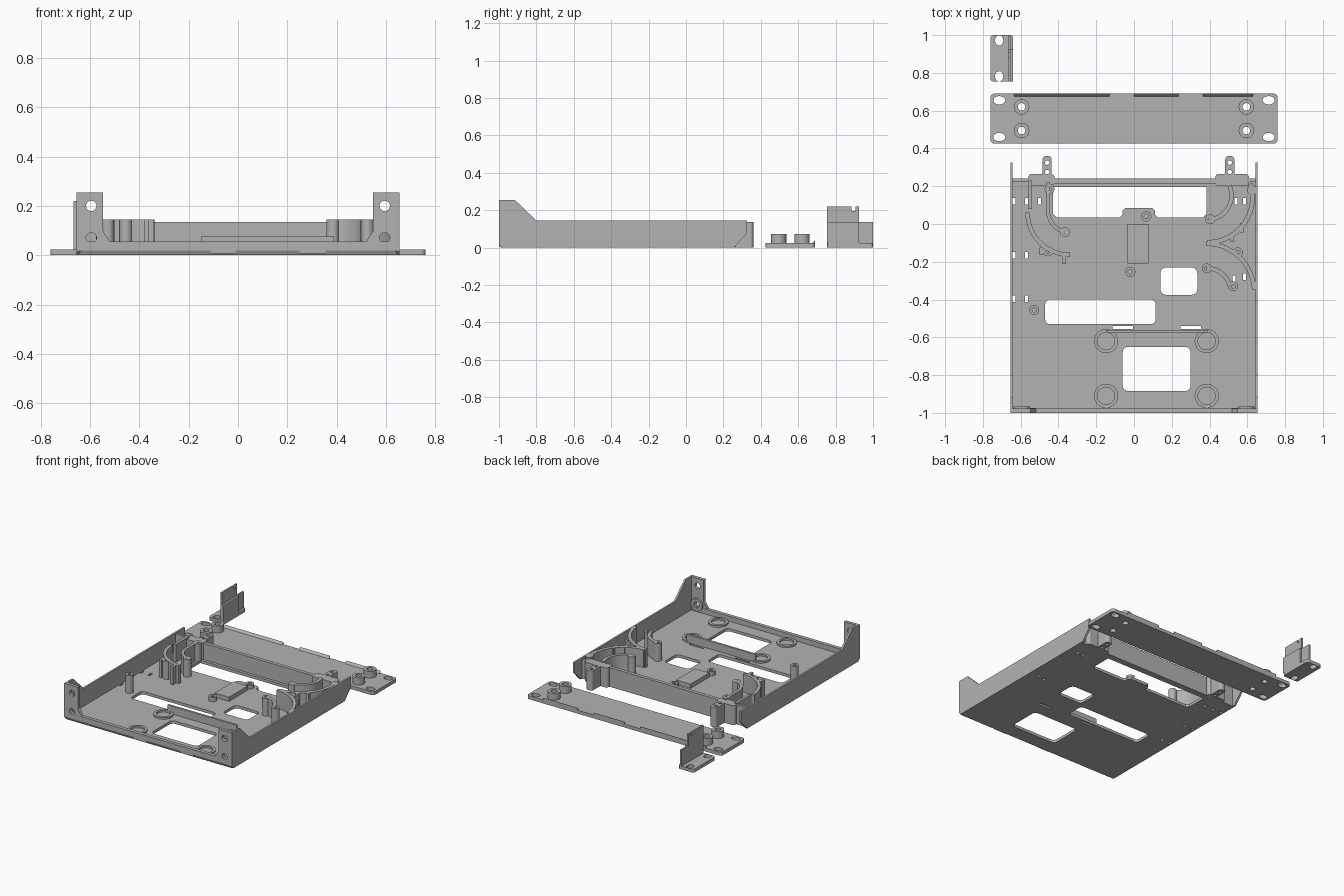
import bpy, bmesh, math

if "Cube" in bpy.data.objects:
    bpy.data.objects.remove(bpy.data.objects["Cube"])

grey = bpy.data.materials.new("plain grey")
grey.diffuse_color = (0.45, 0.45, 0.45, 1)
grey.use_nodes = True
grey.node_tree.nodes["Principled BSDF"].inputs["Base Color"].default_value = grey.diffuse_color
FLOOR = 0.02
TALL = 0.145


def rect(x0, x1, y0, y1, r=0.0):
    """Rectangle outline with optional rounded corners."""
    if r == 0:
        return [(x0, y0), (x1, y0), (x1, y1), (x0, y1)]
    pts = []
    for cx, cy, a in ((x1 - r, y1 - r, 0), (x0 + r, y1 - r, 90),
                      (x0 + r, y0 + r, 180), (x1 - r, y0 + r, 270)):
        for i in range(6):
            t = math.radians(a + 18 * i)
            pts.append((cx + r * math.cos(t), cy + r * math.sin(t)))
    return pts


def circle(x, y, r, ry=None, n=24):
    return [(x + r * math.cos(i * math.tau / n),
             y + (ry or r) * math.sin(i * math.tau / n)) for i in range(n)]


def arc(cx, cy, r, a0, a1, n=14):
    return [(cx + r * math.cos(math.radians(a0 + (a1 - a0) * i / n)),
             cy + r * math.sin(math.radians(a0 + (a1 - a0) * i / n))) for i in range(n + 1)]


def prism(name, loops, lo, hi, axis="z"):
    """Extrude an outline (first loop) with holes (other loops) along an axis."""
    cu = bpy.data.curves.new(name, "CURVE")
    cu.dimensions, cu.fill_mode, cu.extrude = "2D", "BOTH", (hi - lo) / 2
    for loop in loops:
        sp = cu.splines.new("POLY")
        sp.points.add(len(loop) - 1)
        for p, (u, v) in zip(sp.points, loop):
            p.co = (u, v, 0, 1)
        sp.use_cyclic_u = True
    tmp = bpy.data.objects.new(name + "_outline", cu)
    bpy.context.collection.objects.link(tmp)
    bpy.context.view_layer.update()
    me = bpy.data.meshes.new_from_object(
        tmp.evaluated_get(bpy.context.evaluated_depsgraph_get()))
    bpy.data.objects.remove(tmp)
    bm = bmesh.new()
    bm.from_mesh(me)
    bmesh.ops.remove_doubles(bm, verts=bm.verts, dist=1e-5)
    mid = (lo + hi) / 2
    for v in bm.verts:
        a, b, w = v.co.x, v.co.y, v.co.z + mid
        v.co = {"z": (a, b, w), "y": (a, w, b), "x": (w, a, b)}[axis]
    bmesh.ops.recalc_face_normals(bm, faces=bm.faces)
    bm.to_mesh(me)
    bm.free()
    for p in me.polygons:
        p.use_smooth = False
    me.materials.clear()
    me.materials.append(grey)
    ob = bpy.data.objects.new(name, me)
    bpy.context.collection.objects.link(ob)
    return ob


def box(name, x0, x1, y0, y1, z0, z1):
    return prism(name, [rect(x0, x1, y0, y1)], z0, z1)


def post(name, x, y, r, hole, z0, z1):
    return prism(name, [circle(x, y, r), circle(x, y, hole)], z0, z1)


def guide(name, cx, cy, r0, r1, a0, a1, z1=TALL):
    """Curved upright wall."""
    return prism(name, [arc(cx, cy, r1, a0, a1) + arc(cx, cy, r0, a1, a0)], FLOOR, z1)


# Tray floor with its openings
rear_opening = [(-0.43, 0.195), (-0.43, 0.055), (-0.41, 0.035), (-0.075, 0.035),
                (-0.06, 0.05), (-0.06, 0.07), (-0.045, 0.085), (0.095, 0.085),
                (0.11, 0.07), (0.11, 0.05), (0.125, 0.035), (0.365, 0.035),
                (0.385, 0.055), (0.385, 0.195)]
openings = [rear_opening,
            rect(-0.47, 0.115, -0.53, -0.40, 0.025),
            rect(0.14, 0.335, -0.375, -0.23, 0.03),
            rect(-0.06, 0.30, -0.885, -0.65, 0.03),
            rect(-0.115, -0.005, -0.557, -0.54), rect(0.245, 0.355, -0.557, -0.54)]
for y in (0.12, -0.165, -0.395):
    openings += [rect(x, x + 0.016, y - 0.017, y + 0.017) for x in (-0.643, -0.578)]
for x, y in ((-0.5, 0.12), (0.54, 0.12), (0.585, 0.12), (0.53, -0.29), (0.585, -0.28)):
    openings.append(rect(x - 0.008, x + 0.008, y - 0.017, y + 0.017))
prism("tray_floor", [rect(-0.65, 0.65, -0.99, 0.24)] + openings, 0, FLOOR)

# Front lip, with a bevelled lower edge and two square tabs
prism("front_lip", [[(-1, 0.02), (-0.99, 0), (-0.975, 0), (-0.975, 0.055), (-1, 0.055)]],
      -0.64, 0.64, "x")
for x0, x1 in ((-0.11, -0.01), (0.25, 0.355)):
    box("front_tab", x0, x1, -1, -0.98, 0.006, 0.03)

# Side walls, front ears and rear corner tabs
wall = [(-0.985, 0), (0.255, 0), (0.325, 0.075), (0.325, TALL), (-0.8, TALL),
        (-0.915, 0.255), (-1, 0.255), (-1, 0.015)]
for s in (-1, 1):
    xs = sorted((s * 0.655, s * 0.642))
    prism("side_wall", [wall], xs[0], xs[1], "x")
    ear = [(s * 0.65, 0.02), (s * 0.65, 0.255), (s * 0.548, 0.255),
           (s * 0.548, 0.10), (s * 0.52, 0.055), (s * 0.52, 0.02)]
    prism("front_ear", [ear, circle(s * 0.595, 0.2, 0.021), circle(s * 0.595, 0.07, 0.021)],
          -1, -0.978, "y")
    prism("ear_boss", [circle(s * 0.595, 0.07, 0.044), circle(s * 0.595, 0.07, 0.021)],
          -0.98, -0.965, "y")
    cx = -0.46 if s < 0 else 0.507
    tab = rect(cx - 0.024, cx + 0.024, 0.215, 0.36, 0.018)
    prism("rear_tab", [tab, circle(cx, 0.325, 0.012), circle(cx, 0.275, 0.012)], 0, 0.137)
    x0, x1 = (-0.56, -0.42) if s < 0 else (0.43, 0.61)
    prism("rear_corner", [rect(x0, x1, 0.2, 0.265, 0.02)], 0.0, 0.137)
    x0, x1 = sorted((s * 0.645, s * 0.55))
    box("corner_web", x0, x1, 0.222, 0.24, 0, 0.137)

# Rear wall
box("rear_wall", -0.44, 0.45, 0.215, 0.24, 0, 0.135)

# Left curved guides
guide("left_inner_guide", -0.34, 0.07, 0.105, 0.125, 180, 265)
guide("left_outer_guide", -0.34, 0.06, 0.212, 0.235, 180, 270)
box("left_inner_guide_straight", -0.465, -0.445, 0.07, 0.22, FLOOR, TALL)
box("left_outer_guide_straight", -0.56, -0.54, 0.08, 0.23, FLOOR, TALL)
for x, y in ((-0.49, -0.145), (-0.37, -0.19)):
    box("left_guide_rib", x - 0.01, x + 0.01, y - 0.02, y + 0.02, FLOOR, TALL)

# Right curved guides
guide("right_outer_guide", 0.39, 0.14, 0.225, 0.25, -90, 18)
guide("right_inner_guide", 0.39, 0.15, 0.115, 0.138, -88, 25)
guide("right_lower_outer_guide", 0.38, -0.36, 0.245, 0.268, 3, 90)
guide("right_lower_inner_guide", 0.385, -0.36, 0.115, 0.138, 15, 90)
for x, y in ((0.57, -0.02), (0.52, -0.07)):
    box("right_guide_rib", x - 0.01, x + 0.01, y - 0.025, y + 0.025, FLOOR, TALL)

# Screw posts beside the guides
for x, y in ((-0.528, -0.455), (-0.455, -0.145), (-0.447, 0.185), (-0.365, -0.043),
             (0.403, 0.025), (0.55, -0.15), (0.385, -0.235), (0.525, -0.33), (0.625, 0.18)):
    post("screw_post", x, y, 0.026, 0.011, FLOOR, TALL)

# Raised centre block and its standoffs
box("centre_block", -0.035, 0.077, -0.21, 0, FLOOR, 0.05)
for x, y in ((-0.02, -0.253), (0.065, 0.04)):
    post("block_standoff", x, y, 0.027, 0.012, FLOOR, 0.05)

# Foot rings and the ridge behind the front opening
for x in (-0.148, 0.385):
    for y in (-0.62, -0.91):
        post("foot_ring", x, y, 0.064, 0.046, FLOOR, 0.032)
box("middle_ridge", -0.148, 0.39, -0.575, -0.56, FLOOR, 0.075)

# Separate rear plate with slots, posts and clip edges
slots = [circle(sx * 0.713, y, 0.032, 0.022) for sx in (-1, 1) for y in (0.46, 0.655)]
holes = [circle(sx * 0.595, y, 0.02) for sx in (-1, 1) for y in (0.495, 0.62)]
prism("rear_plate", [rect(-0.76, 0.76, 0.425, 0.69, 0.02)] + slots + holes, 0, 0.024)
for sx in (-1, 1):
    for y in (0.495, 0.62):
        post("plate_post", sx * 0.595, y, 0.041, 0.02, 0.024, 0.072)
for x0, x1 in ((-0.635, -0.13), (0.0, 0.235), (0.365, 0.63)):
    prism("plate_clip", [[(0.672, 0.02), (0.69, 0.02), (0.69, 0.04)]], x0, x1, "x")

# Separate small bracket
prism("bracket_base", [rect(-0.76, -0.64, 0.755, 1, 0.015),
                       circle(-0.714, 0.972, 0.022, 0.027),
                       circle(-0.714, 0.782, 0.022, 0.027)], 0, 0.024)
prism("bracket_wall", [[(0.755, 0), (1, 0), (1, 0.137), (0.755, 0.137)]], -0.667, -0.655, "x")
prism("bracket_hook", [[(0.82, 0.137), (0.925, 0.137), (0.925, 0.22), (0.905, 0.22),
                        (0.905, 0.195), (0.885, 0.195), (0.885, 0.22), (0.755, 0.22),
                        (0.755, 0.195)]], -0.667, -0.655, "x")
prism("bracket_fill", [[(0.755, 0.13), (0.83, 0.13), (0.755, 0.2)]], -0.667, -0.655, "x")
box("bracket_rib", -0.656, -0.64, 0.755, 0.925, 0.024, 0.137)
